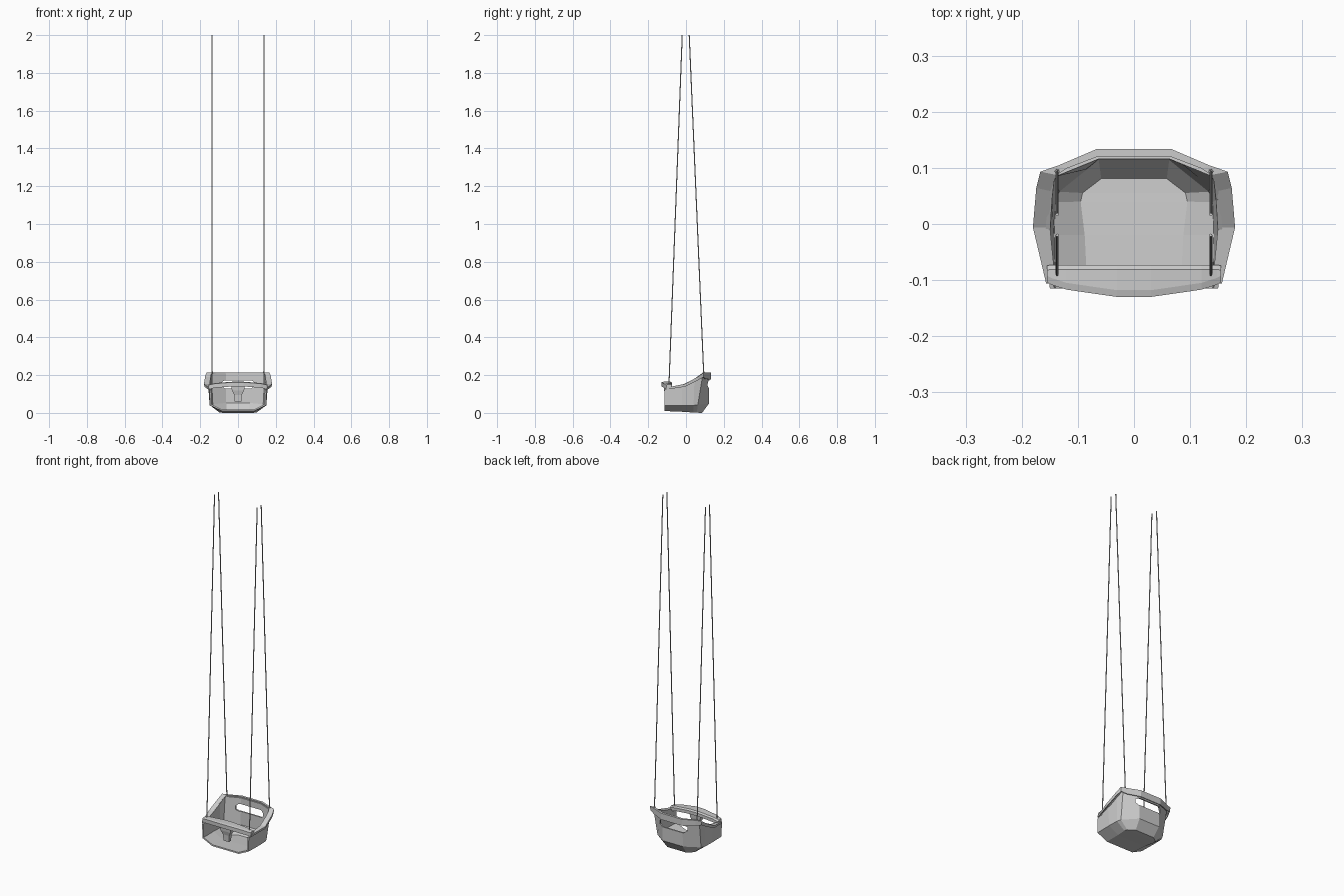
import bpy, bmesh, math
from mathutils import Vector

if "Cube" in bpy.data.objects:
    bpy.data.objects.remove(bpy.data.objects["Cube"])


def make_object(name, verts, faces):
    me = bpy.data.meshes.new(name)
    bm = bmesh.new()
    vs = [bm.verts.new(v) for v in verts]
    for f in faces:
        bm.faces.new([vs[i] for i in f])
    bmesh.ops.recalc_face_normals(bm, faces=bm.faces)
    bm.to_mesh(me)
    bm.free()
    ob = bpy.data.objects.new(name, me)
    bpy.context.collection.objects.link(ob)
    return ob


def mirrored(columns):
    """Right-hand columns followed by their mirror images, back to front."""
    left = [[(-x, y, z) for x, y, z in c] for c in reversed(columns)]
    return columns + left


def loft(columns, closed=False):
    n = len(columns[0])
    verts = [p for c in columns for p in c]
    faces = []
    for i in range(len(columns) - 1):
        for j in range(n if closed else n - 1):
            k = (j + 1) % n
            faces.append((i*n + j, i*n + k, (i+1)*n + k, (i+1)*n + j))
    if closed:
        faces += [tuple(range(n)), tuple(range(len(verts) - n, len(verts)))]
    return verts, faces


def solidify(ob, thickness, offset):
    m = ob.modifiers.new("thickness", 'SOLIDIFY')
    m.thickness = thickness
    m.offset = offset
    m.use_even_offset = True


# Bucket: each column runs top edge, lower bend, floor edge
cols = mirrored([
    [(.150, -.115, .122), (.148, -.115, .04), (.085, -.115, .010)],
    [(.158, -.02, .147), (.150, -.02, .04), (.090, -.02, .006)],
    [(.154, .045, .180), (.148, .04, .04), (.098, .04, .002)],
    [(.148, .090, .207), (.140, .062, .042), (.095, .058, .001)],
    [(.065, .124, .207), (.065, .122, .050), (.060, .085, .000)],
])
verts, faces = loft(cols)
last = len(cols) - 1
for i in range(4):   # floor strips joining left and right
    a, b, c, d = i, i + 1, last - i - 1, last - i
    faces.append(tuple(k*3 + 2 for k in (a, b, c, d)))
bucket = make_object("bucket_seat", verts, faces)
# Open shell: make sure the normals face outward
floor = bucket.data.polygons[len(faces) - 1]
if floor.normal.z > 0:
    bucket.data.flip_normals()
solidify(bucket, .008, -1)

# Slot through the backrest
sx, z0, z1 = .085, .130, .172
outline = [(-sx, z0 + .012), (-sx + .015, z0), (sx - .015, z0), (sx, z0 + .012),
           (sx, z1 - .01), (sx - .012, z1), (-sx + .012, z1), (-sx, z1 - .01)]
cv, cf = loft([[(x, y, z) for x, z in outline] for y in (.05, .2)], True)
cutter = make_object("slot_cutter", cv, cf)
cutter.hide_render = True
cutter.hide_set(True)
cutter.display_type = 'WIRE'
cut = bucket.modifiers.new("slot", 'BOOLEAN')
cut.operation = 'DIFFERENCE'
cut.object = cutter
cut.solver = 'EXACT'

# Rim: flared lip with a short skirt, rising toward the back
rim = make_object("rim", *loft(mirrored([
    [(.140, -.105, .127), (.154, -.105, .131), (.154, -.105, .123)],
    [(.150, -.005, .151), (.177, -.005, .151), (.175, -.005, .139)],
    [(.149, .060, .187), (.171, .065, .190), (.170, .065, .174)],
    [(.138, .088, .210), (.164, .092, .210), (.162, .090, .190)],
    [(.120, .099, .211), (.134, .102, .211), (.134, .102, .180)],
    [(.065, .120, .211), (.066, .131, .211), (.066, .131, .176)],
])))
solidify(rim, .005, 0)

# Front safety bar: bowed forward and upward
bar_cols = []
for x, yf, yb, z in [(.155, -.104, -.074, .138), (.148, -.108, -.073, .139),
                     (.120, -.117, -.073, .145), (.030, -.130, -.073, .152)]:
    bar_cols.append([(x, yf, z - .012), (x, yf, z + .010), (x, yf + .012, z + .013),
                     (x, yb - .008, z + .013), (x, yb, z + .006), (x, yb, z - .012)])
make_object("front_bar", *loft(mirrored(bar_cols), True))

# Tapered crotch post hanging from the bar
post = []
for w, y0, y1, z in [(.036, -.118, -.082, .142), (.032, -.116, -.084, .118),
                     (.020, -.110, -.088, .095), (.017, -.108, -.088, .058)]:
    post.append([(-w, y0, z), (w, y0, z), (w, y1, z), (-w, y1, z)])
make_object("center_post", *loft(post, True))


def rod(name, p, q, r, sides=8):
    p, q = Vector(p), Vector(q)
    d = q - p
    bpy.ops.mesh.primitive_cylinder_add(vertices=sides, radius=r, depth=d.length,
                                        location=(p + q) / 2,
                                        rotation=d.to_track_quat('Z', 'Y').to_euler())
    bpy.context.object.name = name


# Ropes converging toward the top, with an end sleeve at the seat
for side, s in (("right", 1), ("left", -1)):
    for end, y0, z0, y1 in (("front", -.091, .128, -.020), ("back", .094, .200, .017)):
        low, high = Vector((s*.137, y0, z0)), Vector((s*.137, y1, 2))
        rod(f"rope_{end}_{side}", low, high, .0028)
        rod(f"rope_sleeve_{end}_{side}", low, low.lerp(high, .01), .0045)
